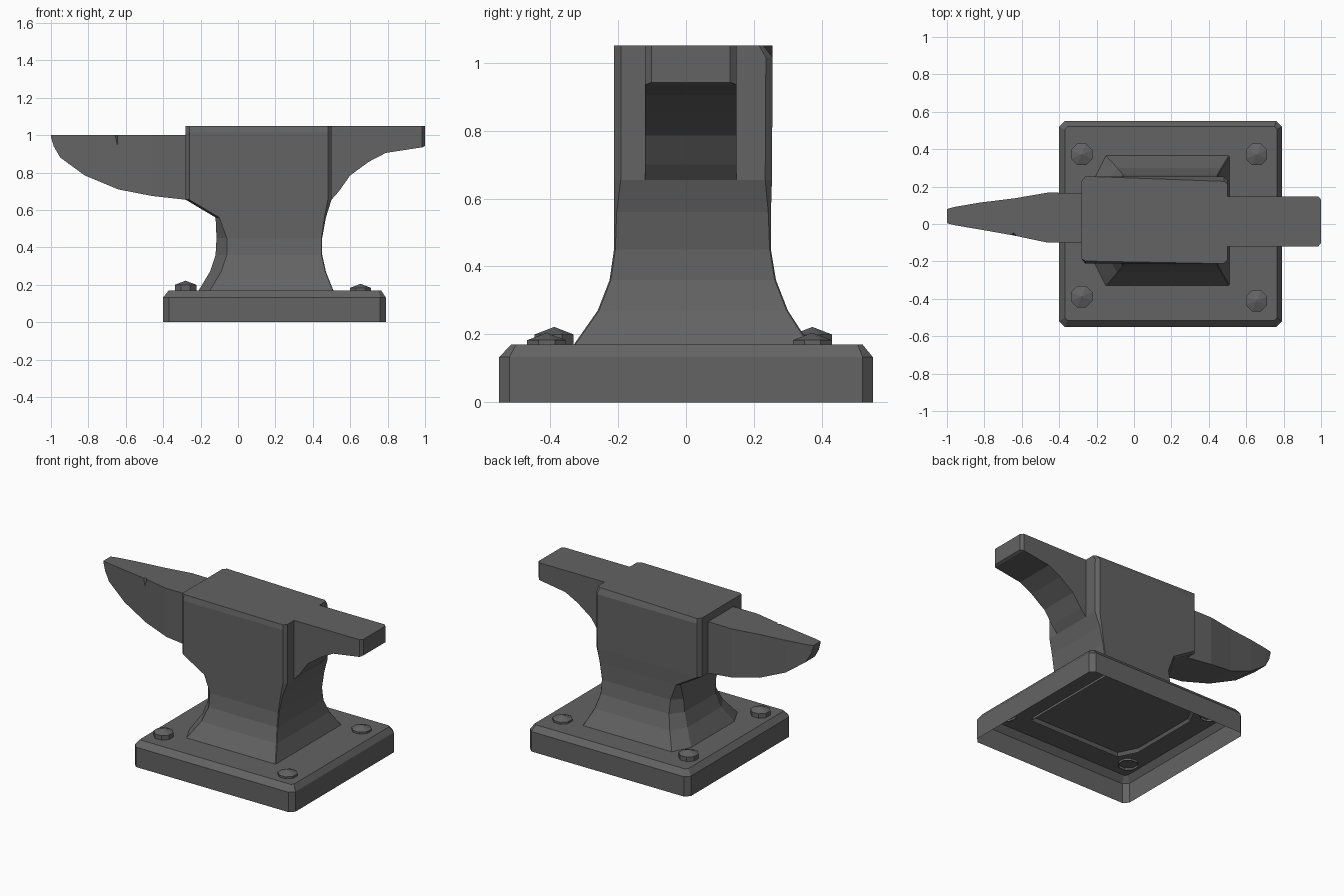
import bpy, bmesh, math

if "Cube" in bpy.data.objects:
    bpy.data.objects.remove(bpy.data.objects["Cube"])

iron = bpy.data.materials.new("dark_iron")
iron.diffuse_color = (0.125, 0.125, 0.125, 1)
iron.use_nodes = True
iron.node_tree.nodes["Principled BSDF"].inputs["Base Color"].default_value = iron.diffuse_color


def loft(name, rings, cap_start=True, cap_end=True, tip=None):
    """Skin a list of equal-length point rings; optionally close to a tip point."""
    bm = bmesh.new()
    vs = [[bm.verts.new(p) for p in ring] for ring in rings]
    n = len(vs[0])
    for a, b in zip(vs, vs[1:]):
        for i in range(n):
            j = (i + 1) % n
            bm.faces.new((a[i], a[j], b[j], b[i]))
    if cap_start:
        bm.faces.new(vs[0][::-1])
    if tip:
        t = bm.verts.new(tip)
        for i in range(n):
            bm.faces.new((vs[-1][i], vs[-1][(i + 1) % n], t))
    elif cap_end:
        bm.faces.new(vs[-1])
    bmesh.ops.recalc_face_normals(bm, faces=bm.faces[:])
    me = bpy.data.meshes.new(name)
    bm.to_mesh(me)
    bm.free()
    me.materials.append(iron)
    ob = bpy.data.objects.new(name, me)
    bpy.context.collection.objects.link(ob)
    return ob


def octagon(z, x0, x1, y0, y1, lx, ly, r):
    """Rectangle with cut corners: lx, ly on the left pair, r on the right pair."""
    return [(x0 + lx, y0, z), (x1 - r, y0, z), (x1, y0 + r, z), (x1, y1 - r, z),
            (x1 - r, y1, z), (x0 + lx, y1, z), (x0, y1 - ly, z), (x0, y0 + ly, z)]


# Base plate: chamfered slab, open underneath
loft("base_plate", [
    octagon(0.0, -0.40, 0.79, -0.55, 0.55, 0.03, 0.03, 0.03),
    octagon(0.133, -0.40, 0.79, -0.55, 0.55, 0.03, 0.03, 0.03),
    octagon(0.17, -0.37, 0.765, -0.515, 0.52, 0.015, 0.015, 0.015),
], cap_start=False)

# Body: flared foot, narrow waist and upper block
body_rings = [octagon(*r) for r in [
    (0.150, -0.22, 0.515, -0.345, 0.38, 0.06, 0.12, 0.004),
    (0.170, -0.21, 0.51, -0.33, 0.365, 0.06, 0.12, 0.004),
    (0.270, -0.15, 0.47, -0.26, 0.30, 0.06, 0.10, 0.004),
    (0.360, -0.12, 0.45, -0.225, 0.265, 0.06, 0.08, 0.004),
    (0.450, -0.115, 0.45, -0.212, 0.25, 0.055, 0.06, 0.004),
    (0.560, -0.12, 0.47, -0.212, 0.25, 0.02, 0.02, 0.008),
    (0.655, -0.28, 0.50, -0.212, 0.253, 0.02, 0.025, 0.02),
    (1.015, -0.28, 0.50, -0.212, 0.255, 0.02, 0.025, 0.02),
    (1.050, -0.28, 0.50, -0.212, 0.255, 0.02, 0.025, 0.02),
]]
# worn top edges
top = body_rings[-1]
top[0] = (top[0][0], -0.198, 1.05)
top[4] = (top[4][0], 0.228, 1.05)
top[3] = (top[3][0], 0.215, 1.05)
loft("body", body_rings, cap_start=False)


def slab(x, zb, zt, y0, y1):
    return [(x, y0, zb), (x, y1, zb), (x, y1, zt), (x, y0, zt)]


# Horn: tapers to the left with a curved underside
horn = loft("horn", [slab(x, zb, 1.0, y0, y1) for x, zb, y0, y1 in [
    (-0.28, 0.655, -0.10, 0.165),
    (-0.46, 0.675, -0.10, 0.168),
    (-0.64, 0.71, -0.062, 0.137),
    (-0.82, 0.785, -0.03, 0.115),
    (-0.95, 0.88, -0.008, 0.093),
    (-0.985, 0.94, 0.0, 0.085),
    (-1.0, 0.99, 0.005, 0.08),
]])

# Small nick in the front top edge of the horn
bpy.ops.mesh.primitive_cone_add(vertices=4, radius1=0.0, radius2=0.02, depth=0.07,
                                location=(-0.645, -0.062, 0.98))
nick = bpy.context.object
nick.name = "horn_nick_cutter"
nick.data.materials.append(iron)
nick.hide_render = True
nick.display_type = 'WIRE'
cut = horn.modifiers.new("nick", 'BOOLEAN')
cut.operation = 'DIFFERENCE'
cut.solver = 'EXACT'
cut.object = nick

# Heel: square arm to the right with a curved underside
heel = [slab(x, zb, 1.05, -0.12, 0.148) for x, zb in [
    (0.50, 0.655), (0.54, 0.70), (0.60, 0.785), (0.70, 0.858),
    (0.79, 0.905), (0.985, 0.935)]]
heel.append(slab(1.0, 0.942, 1.05, -0.102, 0.130))
loft("heel", heel)

# Anchor bolts: octagonal heads with shallow points, left pair stands taller
for name, x, y, h in [("bolt_front_left", -0.28, -0.388, 0.20),
                      ("bolt_back_left", -0.28, 0.372, 0.20),
                      ("bolt_front_right", 0.655, -0.41, 0.183),
                      ("bolt_back_right", 0.655, 0.372, 0.183)]:
    def ring(z, r):
        return [(x + r * math.cos((k + 0.5) * math.pi / 4),
                 y + r * math.sin((k + 0.5) * math.pi / 4), z) for k in range(8)]
    loft(name, [ring(0.155, 0.062), ring(h, 0.062)], cap_start=False,
         tip=(x, y, h + 0.022))
